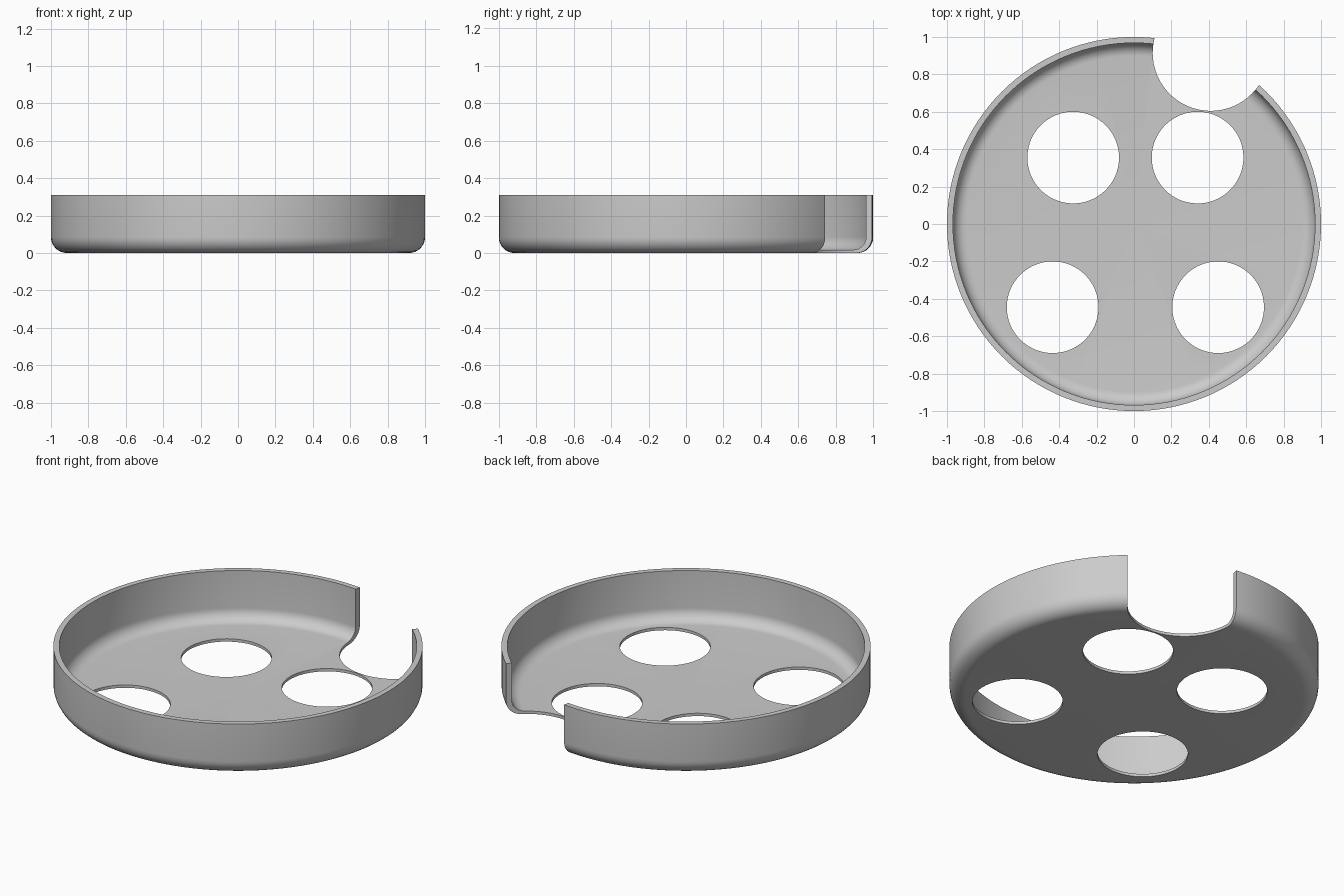
import bpy, bmesh, math

cube = bpy.data.objects.get("Cube")
if cube:
    bpy.data.objects.remove(cube, do_unlink=True)

# Colour
grey = bpy.data.materials.new("plain_grey")
grey.use_nodes = True
colour = (0.6, 0.6, 0.6, 1)
grey.diffuse_color = colour
grey.node_tree.nodes["Principled BSDF"].inputs["Base Color"].default_value = colour

HEIGHT, INNER, FLOOR = 0.31, 0.968, 0.017
STEPS = 128


def make_object(name, bm):
    bmesh.ops.recalc_face_normals(bm, faces=bm.faces)
    mesh = bpy.data.meshes.new(name)
    bm.to_mesh(mesh)
    bm.free()
    obj = bpy.data.objects.new(name, mesh)
    bpy.context.collection.objects.link(obj)
    mesh.materials.append(grey)
    return obj


def fillet(outer, base, radius, count=8):
    """Quarter circle from the floor up to the wall."""
    angles = [math.pi / 2 * i / count for i in range(count + 1)]
    return [(outer - radius + radius * math.sin(a),
             base + radius - radius * math.cos(a)) for a in angles]


# Tray: closed wall section spun around the axis
profile = [(0, 0)] + fillet(1, 0, 0.085) + [(1, HEIGHT), (INNER, HEIGHT)]
profile += fillet(INNER, FLOOR, 0.07)[::-1] + [(0, FLOOR)]
bm = bmesh.new()
verts = [bm.verts.new((r, 0, z)) for r, z in profile]
edges = [bm.edges.new(pair) for pair in zip(verts, verts[1:])]
bmesh.ops.spin(bm, geom=verts + edges, cent=(0, 0, 0), axis=(0, 0, 1),
               angle=math.tau, steps=STEPS, use_duplicate=False)
bmesh.ops.remove_doubles(bm, verts=bm.verts, dist=0.0001)
tray = make_object("round_tray", bm)


# Four floor holes and the rounded notch through the back wall
def cut(name, x, y, radius):
    bm = bmesh.new()
    bmesh.ops.create_cone(bm, cap_ends=True, segments=96, radius1=radius,
                          radius2=radius, depth=2)
    bmesh.ops.translate(bm, vec=(x, y, 0), verts=bm.verts)
    cutter = make_object(name, bm)
    mod = tray.modifiers.new(name, "BOOLEAN")
    mod.operation = "DIFFERENCE"
    mod.solver = "EXACT"
    mod.object = cutter
    bpy.ops.object.modifier_apply(modifier=mod.name)
    bpy.data.objects.remove(cutter, do_unlink=True)


bpy.ops.object.select_all(action="DESELECT")
bpy.context.view_layer.objects.active = tray
tray.select_set(True)
for x, y in [(-0.325, 0.355), (0.34, 0.355), (-0.435, -0.445), (0.45, -0.445)]:
    cut("hole_cutter", x, y, 0.245)
cut("notch_cutter", 0.41, 0.915, 0.31)

bpy.ops.object.shade_smooth_by_angle(angle=math.radians(30))
